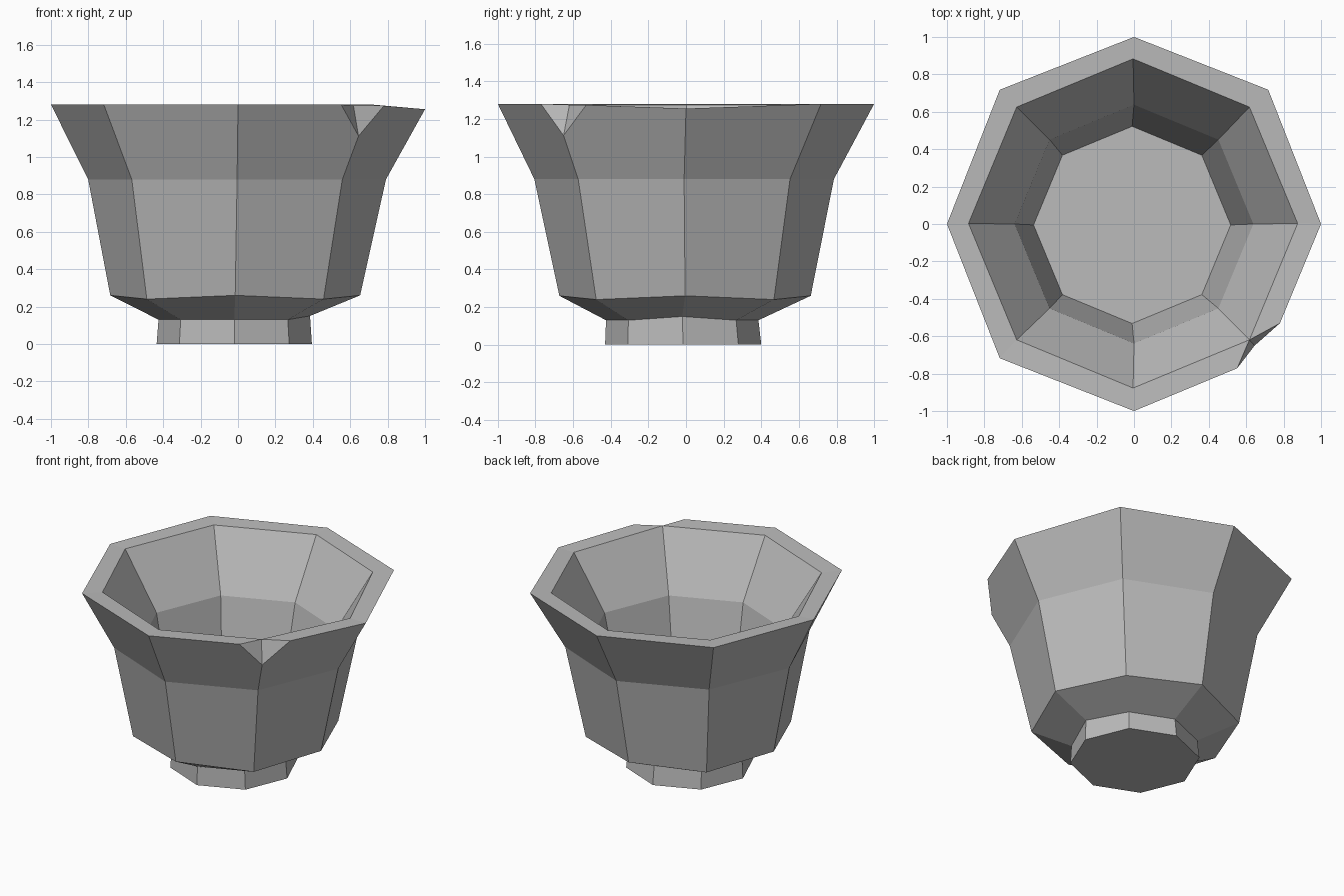
import bpy, bmesh, math
from mathutils import Vector

cube = bpy.data.objects.get("Cube")
if cube:
    bpy.data.objects.remove(cube, do_unlink=True)

SIDES = 8
CHIP = SIDES - 1          # corner where the lip is broken

# one plain clay colour
clay = bpy.data.materials.new("grey_clay")
clay.use_nodes = True
colour = (0.5, 0.5, 0.5, 1)
clay.diffuse_color = colour
clay.node_tree.nodes["Principled BSDF"].inputs["Base Color"].default_value = colour

bm = bmesh.new()


def ring(radius, z, cx=0.0, cy=0.0, corner_dz=0.0):
    """Octagon of vertices, first one on +x; odd corners may sit lower."""
    verts = []
    for i in range(SIDES):
        a = math.tau * i / SIDES
        verts.append(bm.verts.new((cx + radius * math.cos(a),
                                   cy + radius * math.sin(a),
                                   z + corner_dz * (i % 2))))
    return verts


# foot, underside and flared outer wall, then down the inside to the floor
foot_base = ring(0.415, 0, -0.02, -0.015)
foot_top = ring(0.405, 0.13, -0.02, -0.02)
belly = ring(0.668, 0.26, -0.015, -0.005, -0.02)
waist = ring(0.796, 0.88, -0.005, -0.01)
lip_outer = ring(1.0, 1.28)
lip_inner = ring(0.88, 1.275, -0.005, 0.003)
inner_waist = ring(0.638, 0.89)
floor = ring(0.527, 0.35, -0.01, -0.005)

# hand-made unevenness
lip_outer[0].co.z = 1.255
lip_inner[0].co.z = 1.255
foot_top[0].co.z = 0.15
for i in (1, 3, 5):
    lip_outer[i].co.x *= 1.015
    lip_outer[i].co.y *= 1.015

rings = [foot_base, foot_top, belly, waist, lip_outer, lip_inner, inner_waist, floor]
for low, high in zip(rings, rings[1:]):
    for i in range(SIDES):
        j = (i + 1) % SIDES
        if lip_outer[CHIP] in (low[i], low[j], high[i], high[j]):
            continue
        bm.faces.new((low[i], low[j], high[j], high[i]))
bm.faces.new(foot_base[::-1])
bm.faces.new(floor)

# chipped lip: cut the corner back to the inner edge
corner = lip_outer[CHIP]
before, after = CHIP - 1, 0


def cut(other, amount):
    return bm.verts.new(corner.co.lerp(other.co, amount))


left = cut(lip_outer[before], 0.22)
right = cut(lip_outer[after], 0.25)
tip = cut(waist[CHIP], 0.42)
back = lip_inner[CHIP]
for face in (
    (lip_outer[before], left, back, lip_inner[before]),
    (right, lip_outer[after], lip_inner[after], back),
    (waist[before], waist[CHIP], tip, left, lip_outer[before]),
    (waist[CHIP], waist[after], lip_outer[after], right, tip),
    (left, tip, back),
    (back, tip, right),
):
    bm.faces.new(face)
bm.verts.remove(corner)
bmesh.ops.recalc_face_normals(bm, faces=bm.faces)

mesh = bpy.data.meshes.new("chipped_cup")
bm.to_mesh(mesh)
bm.free()
mesh.materials.append(clay)
cup = bpy.data.objects.new("chipped_cup", mesh)
bpy.context.collection.objects.link(cup)
